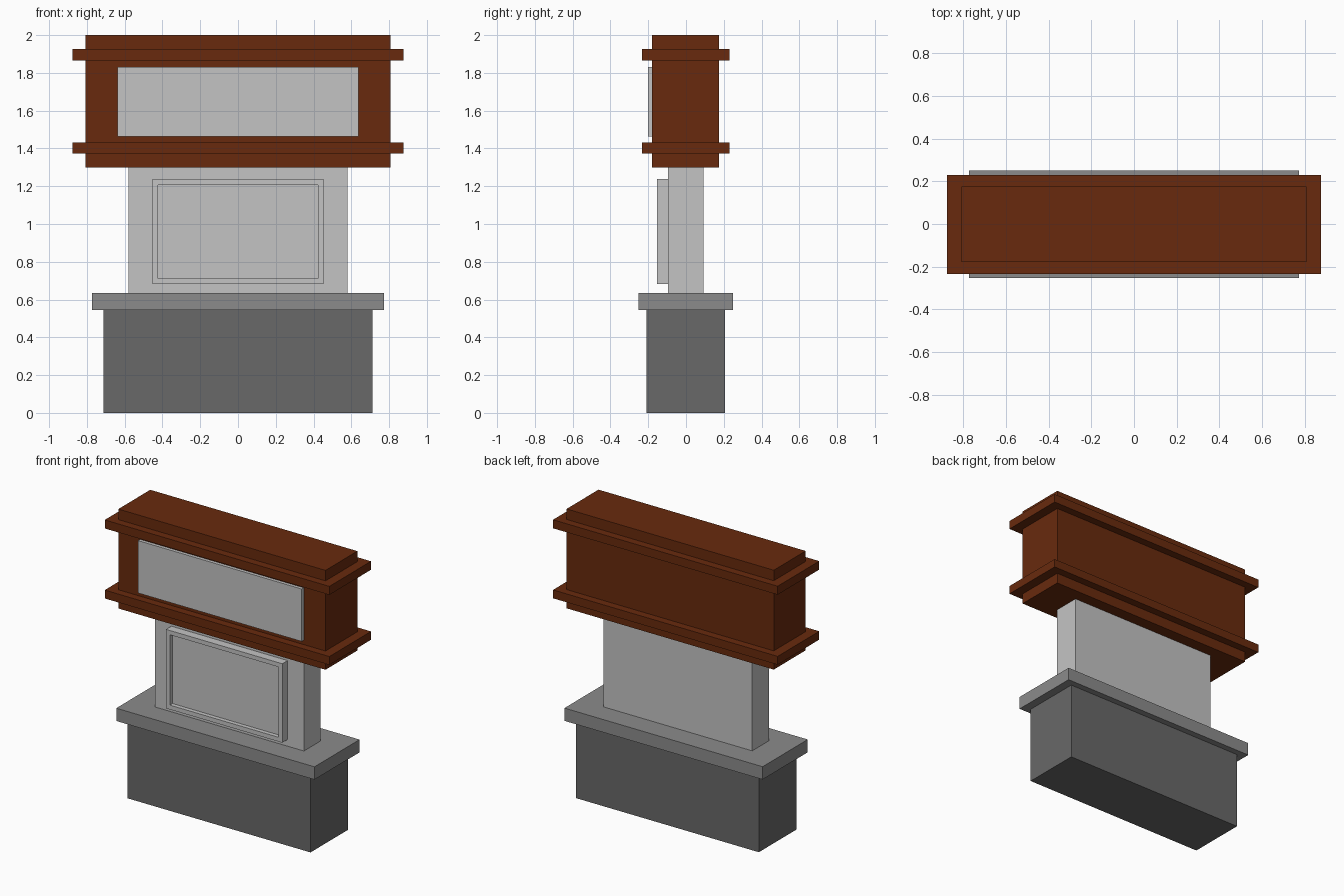
import bpy
import bmesh
from mathutils import Vector

cube = bpy.data.objects.get("Cube")
if cube:
    bpy.data.objects.remove(cube, do_unlink=True)


def material(name, color):
    mat = bpy.data.materials.new(name)
    mat.use_nodes = True
    mat.diffuse_color = (*color, 1)
    mat.node_tree.nodes["Principled BSDF"].inputs["Base Color"].default_value = (*color, 1)
    return mat


dark_stone = material("dark_stone", (0.14, 0.14, 0.14))
mid_stone = material("mid_stone", (0.26, 0.26, 0.26))
pale_stone = material("pale_stone", (0.55, 0.55, 0.55))
brown_wood = material("brown_wood", (0.14, 0.023, 0.004))


def box(name, half_x, y, z, mat, inset=0, recess=0):
    """Box centred on x; optionally inset and sink its front face."""
    bm = bmesh.new()
    bmesh.ops.create_cube(bm, size=1)
    size = Vector((2 * half_x, y[1] - y[0], z[1] - z[0]))
    centre = Vector((0, sum(y) / 2, sum(z) / 2))
    for v in bm.verts:
        v.co = v.co * size + centre
    if inset:
        bm.normal_update()
        front = min(bm.faces, key=lambda f: f.normal.y)
        bmesh.ops.inset_region(bm, faces=[front], thickness=inset)
        # Extrude the inner panel straight back for a square-edged recess
        panel = bmesh.ops.extrude_discrete_faces(bm, faces=[front])["faces"][0]
        bmesh.ops.translate(bm, verts=panel.verts, vec=(0, recess, 0))
    mesh = bpy.data.meshes.new(name)
    bm.to_mesh(mesh)
    bm.free()
    mesh.materials.append(mat)
    obj = bpy.data.objects.new(name, mesh)
    bpy.context.collection.objects.link(obj)
    return obj


# Stone base and ledge
box("base", 0.712, (-0.21, 0.206), (0, 0.545), dark_stone)
box("base_ledge", 0.772, (-0.252, 0.25), (0.545, 0.635), mid_stone)

# Upright with a recessed picture frame
box("upright", 0.58, (-0.095, 0.092), (0.635, 1.3), pale_stone)
box("framed_panel", 0.453, (-0.154, -0.095), (0.682, 1.238), pale_stone, 0.043, 0.03)

# Wooden header with two mouldings and a sign plate
box("header", 0.807, (-0.179, 0.176), (1.3, 2.0), brown_wood)
for name, z in (("lower_moulding", (1.373, 1.432)), ("upper_moulding", (1.866, 1.926))):
    box(name, 0.875, (-0.233, 0.23), z, brown_wood)
box("sign_plate", 0.638, (-0.202, -0.179), (1.463, 1.832), pale_stone)
